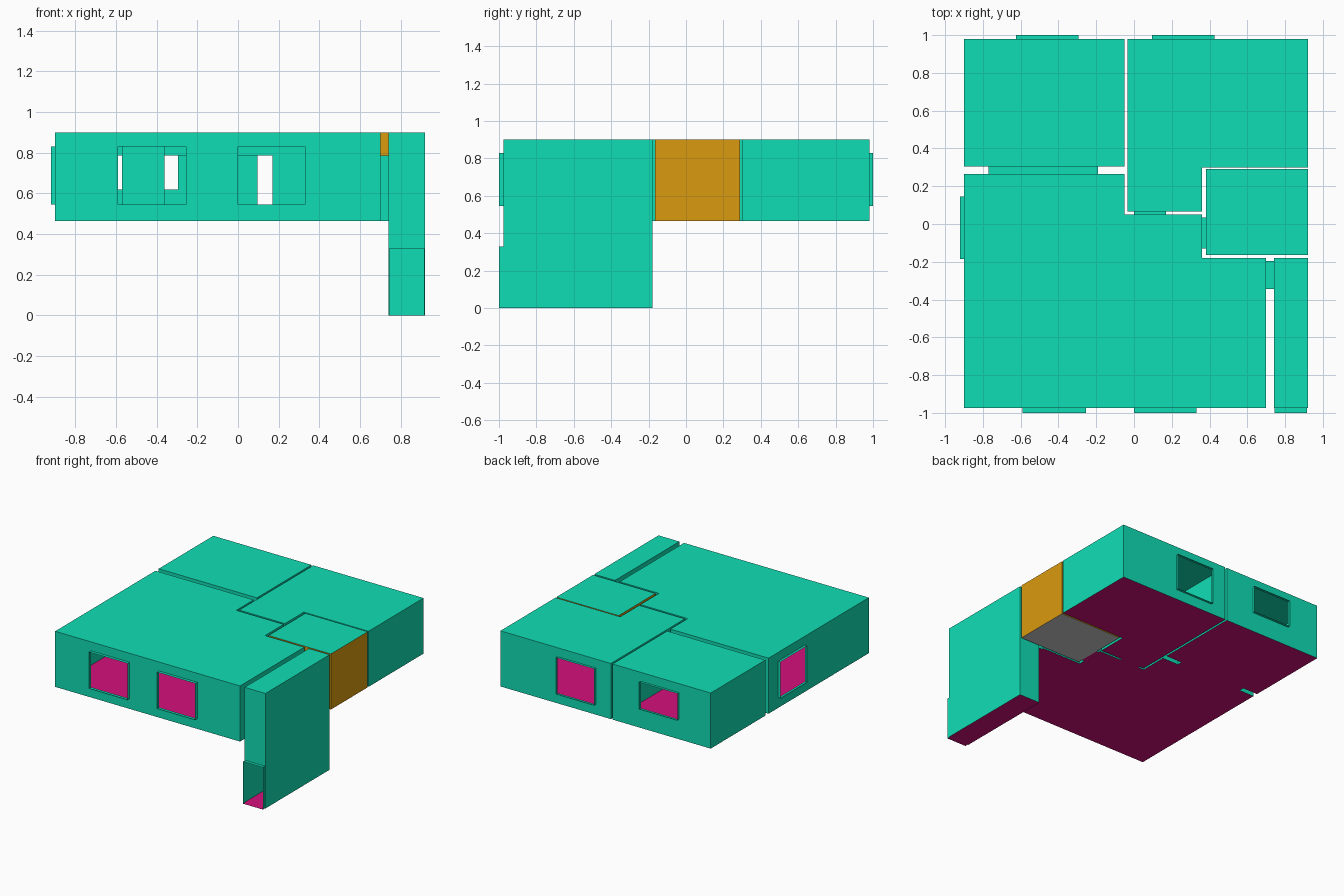
import bpy, bmesh
from mathutils import Vector

if "Cube" in bpy.data.objects:
    bpy.data.objects.remove(bpy.data.objects["Cube"])

LOW, TOP, DOOR, SILL, HEAD = 0.465, 0.90, 0.785, 0.545, 0.83


def material(name, colour):
    m = bpy.data.materials.new(name)
    m.diffuse_color = (*colour, 1)
    m.use_nodes = True
    m.node_tree.nodes["Principled BSDF"].inputs["Base Color"].default_value = m.diffuse_color
    return m


TEAL = material("teal", (0.005, 0.73, 0.46))
PINK = material("magenta", (0.66, 0.005, 0.20))
ORANGE = material("orange", (0.70, 0.33, 0.005))


def sheet(name, faces, mat):
    """One mesh object from a list of polygons, with shared corners welded."""
    bm = bmesh.new()
    for f in faces:
        bm.faces.new([bm.verts.new(p) for p in f])
    bmesh.ops.remove_doubles(bm, verts=bm.verts, dist=1e-5)
    me = bpy.data.meshes.new(name)
    bm.to_mesh(me)
    bm.free()
    if mat:
        me.materials.append(mat)
    ob = bpy.data.objects.new(name, me)
    bpy.context.collection.objects.link(ob)
    return ob


# Openings: name, axis the tunnel runs along, tunnel start/end, span across, span in z
openings = [
    ("front_window_left", "y", (-1.0, -0.975), (-0.59, -0.255), (SILL, HEAD)),
    ("front_window_right", "y", (-1.0, -0.975), (0.0, 0.33), (SILL, HEAD)),
    ("side_window", "x", (-0.92, -0.90), (-0.185, 0.145), (SILL, HEAD)),
    ("back_window_small", "y", (0.98, 1.0), (-0.625, -0.295), (0.62, HEAD)),
    ("back_window_large", "y", (0.98, 1.0), (0.095, 0.425), (SILL, HEAD)),
    ("entrance_door", "y", (-1.0, -0.975), (0.745, 0.915), (0.0, 0.33)),
    ("kitchen_passage", "y", (0.265, 0.305), (-0.77, -0.19), (LOW, DOOR)),
    ("bedroom_passage", "y", (0.05, 0.065), (0.0, 0.17), (LOW, DOOR)),
    ("bathroom_passage", "x", (0.36, 0.38), (-0.13, 0.035), (LOW, DOOR)),
    ("shaft_passage", "x", (0.70, 0.74), (-0.345, -0.195), (LOW, DOOR)),
]


def wall(p, q, z0, z1):
    """Vertical wall from p to q, split into panels around its openings."""
    run = 0 if abs(p[0] - q[0]) > abs(p[1] - q[1]) else 1
    a, b = sorted((p[run], q[run]))
    fixed = p[1 - run]
    holes = [(s, z) for _, axis, ends, s, z in openings
             if (axis == "y") == (run == 0)
             and any(abs(e - fixed) < 1e-4 for e in ends)
             and s[0] >= a and s[1] <= b]
    cuts = sorted({a, b, *(v for s, _ in holes for v in s)})
    levels = sorted({z0, z1, *(v for _, z in holes for v in z)})
    faces = []
    for u0, u1 in zip(cuts, cuts[1:]):
        for w0, w1 in zip(levels, levels[1:]):
            um, wm = (u0 + u1) / 2, (w0 + w1) / 2
            if any(s[0] < um < s[1] and z[0] < wm < z[1] for s, z in holes):
                continue
            ring = [(u0, w0), (u1, w0), (u1, w1), (u0, w1)]
            faces.append([(u, fixed, w) if run == 0 else (fixed, u, w) for u, w in ring])
    return faces


def room(name, outline, z0=LOW, wall_mat=TEAL, floor_mat=PINK):
    walls = []
    for p, q in zip(outline, outline[1:] + outline[:1]):
        walls += wall(p, q, z0, TOP)
    sheet(name + "_walls", walls, wall_mat)
    sheet(name + "_floor", [[(x, y, z0) for x, y in outline]], floor_mat)
    sheet(name + "_ceiling", [[(x, y, TOP) for x, y in outline]], TEAL)


def rect(x0, x1, y0, y1):
    return [(x0, y0), (x1, y0), (x1, y1), (x0, y1)]


# Rooms
room("living_room", [(-0.90, -0.975), (0.70, -0.975), (0.70, -0.18), (0.36, -0.18),
                     (0.36, 0.05), (-0.05, 0.05), (-0.05, 0.265), (-0.90, 0.265)])
room("kitchen", rect(-0.90, -0.05, 0.305, 0.98))
room("bedroom", [(-0.035, 0.065), (0.36, 0.065), (0.36, 0.30), (0.92, 0.30),
                 (0.92, 0.98), (-0.035, 0.98)])
room("bathroom", rect(0.38, 0.92, -0.165, 0.29), wall_mat=ORANGE, floor_mat=None)
room("entrance_shaft", rect(0.74, 0.92, -0.975, -0.18), z0=0.0)

# Open-ended tunnels for windows and passages
for name, axis, (t0, t1), (s0, s1), (z0, z1) in openings:
    ring = [(s0, z0), (s1, z0), (s1, z1), (s0, z1)]
    sides = []
    for (sa, za), (sb, zb) in zip(ring, ring[1:] + ring[:1]):
        quad = [(t0, sa, za), (t0, sb, zb), (t1, sb, zb), (t1, sa, za)]
        sides.append(quad if axis == "x" else [(s, t, z) for t, s, z in quad])
    is_window = "window" in name
    sheet(name + "_frame", sides if is_window else sides[1:], TEAL)
    if not is_window:
        sheet(name + "_floor", sides[:1], PINK)

# Free-standing pillar in the living room, floor to ceiling
pillar = rect(-0.57, -0.36, -0.33, -0.245)
faces = []
for p, q in zip(pillar, pillar[1:] + pillar[:1]):
    faces += wall(p, q, LOW, TOP)
sheet("living_room_pillar", faces, TEAL)
